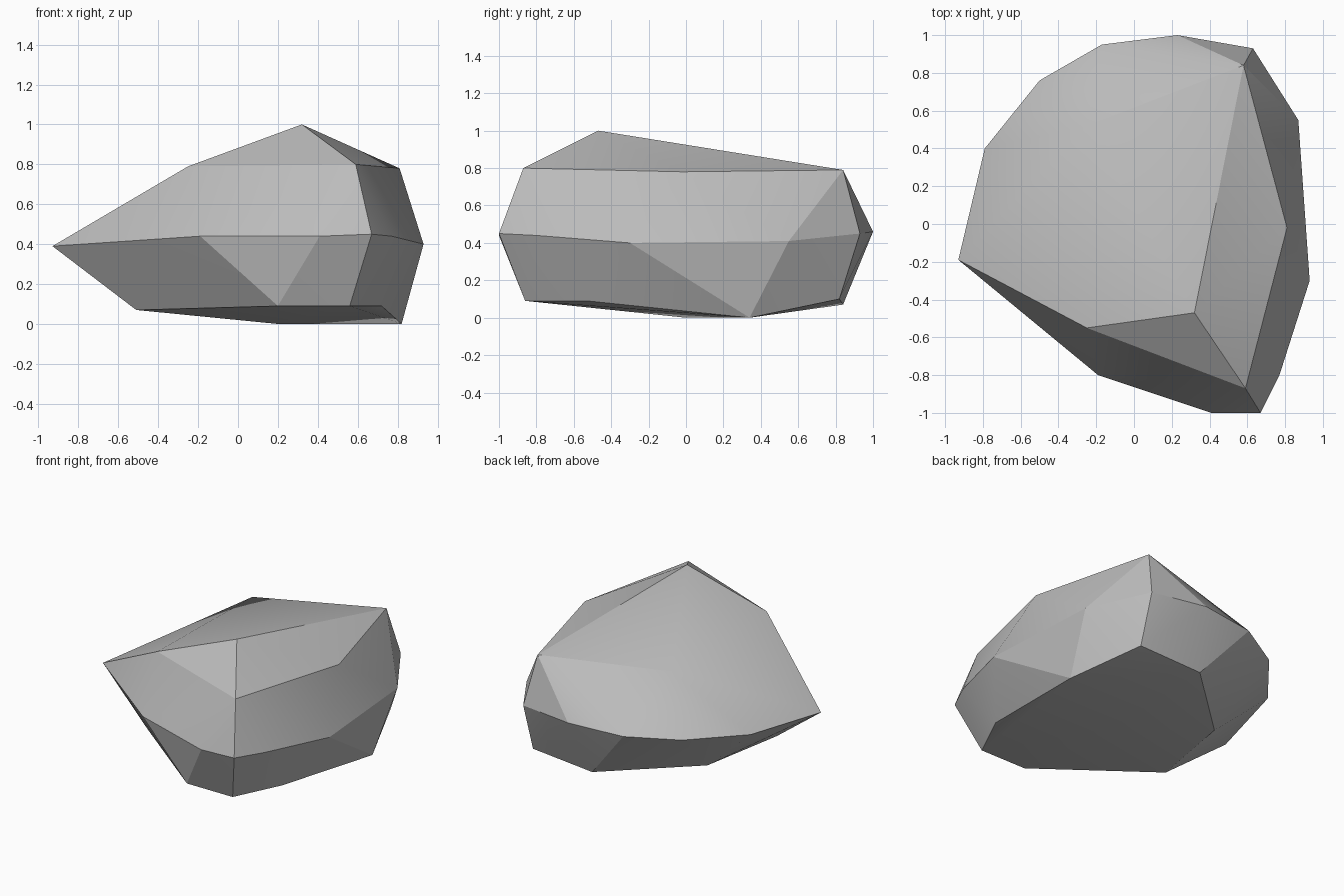
import bpy
import bmesh
import math

# Remove the default cube only
old_cube = bpy.data.objects.get("Cube")
if old_cube:
    bpy.data.objects.remove(old_cube, do_unlink=True)


def make_material(name, colour):
    material = bpy.data.materials.new(name)
    material.use_nodes = True
    material.diffuse_color = colour
    shader = material.node_tree.nodes["Principled BSDF"]
    shader.inputs["Base Color"].default_value = colour
    shader.inputs["Roughness"].default_value = 0.9
    return material


def make_boulder(name, corner_rings, material):
    """Wrap a chipped stone skin around rings of corner points."""
    bm = bmesh.new()
    for ring in corner_rings:
        for corner in ring:
            bm.verts.new(corner)
    hull = bmesh.ops.convex_hull(bm, input=bm.verts[:])
    leftovers = {v for v in hull["geom_interior"] + hull["geom_unused"]
                 if isinstance(v, bmesh.types.BMVert) and v.is_valid}
    bmesh.ops.delete(bm, geom=list(leftovers), context="VERTS")
    bmesh.ops.recalc_face_normals(bm, faces=bm.faces[:])
    mesh = bpy.data.meshes.new(name)
    bm.to_mesh(mesh)
    bm.free()
    mesh.materials.append(material)
    boulder = bpy.data.objects.new(name, mesh)
    bpy.context.collection.objects.link(boulder)
    return boulder


# Peak and the broken shoulder below it
peak = [(.32, -.47, 1)]
shoulder = [(.59, -.87, .8), (.81, -.02, .78), (.58, .84, .79),
            (-.25, .52, .77), (-.25, -.55, .79)]

# Widest ridge, running round from the pointed side
ridge = [(-.93, -.19, .39), (-.19, -.8, .44), (.41, -1, .44),
         (.67, -1, .45), (.77, -.8, .44), (.93, -.3, .4),
         (.87, .55, .41), (.63, .93, .45), (.23, 1, .46),
         (-.17, .95, .45), (-.5, .76, .44), (-.79, .4, .42)]

# Underside rim and the resting point
rim = [(-.51, -.29, .07), (.2, -.86, .09), (.56, -.86, .09),
       (.72, -.53, .09), (.82, .34, 0), (.63, .82, .1),
       (.15, .84, .07), (-.4, .33, .07)]
base = [(.2, 0, 0)]

stone = make_material("stone grey", (.5, .5, .5, 1))
boulder = make_boulder("boulder", [peak, shoulder, ridge, rim, base], stone)

# Soften shallow creases and keep the chipped edges crisp
bpy.ops.object.select_all(action="DESELECT")
boulder.select_set(True)
bpy.context.view_layer.objects.active = boulder
bpy.ops.object.shade_smooth_by_angle(angle=math.radians(20))
